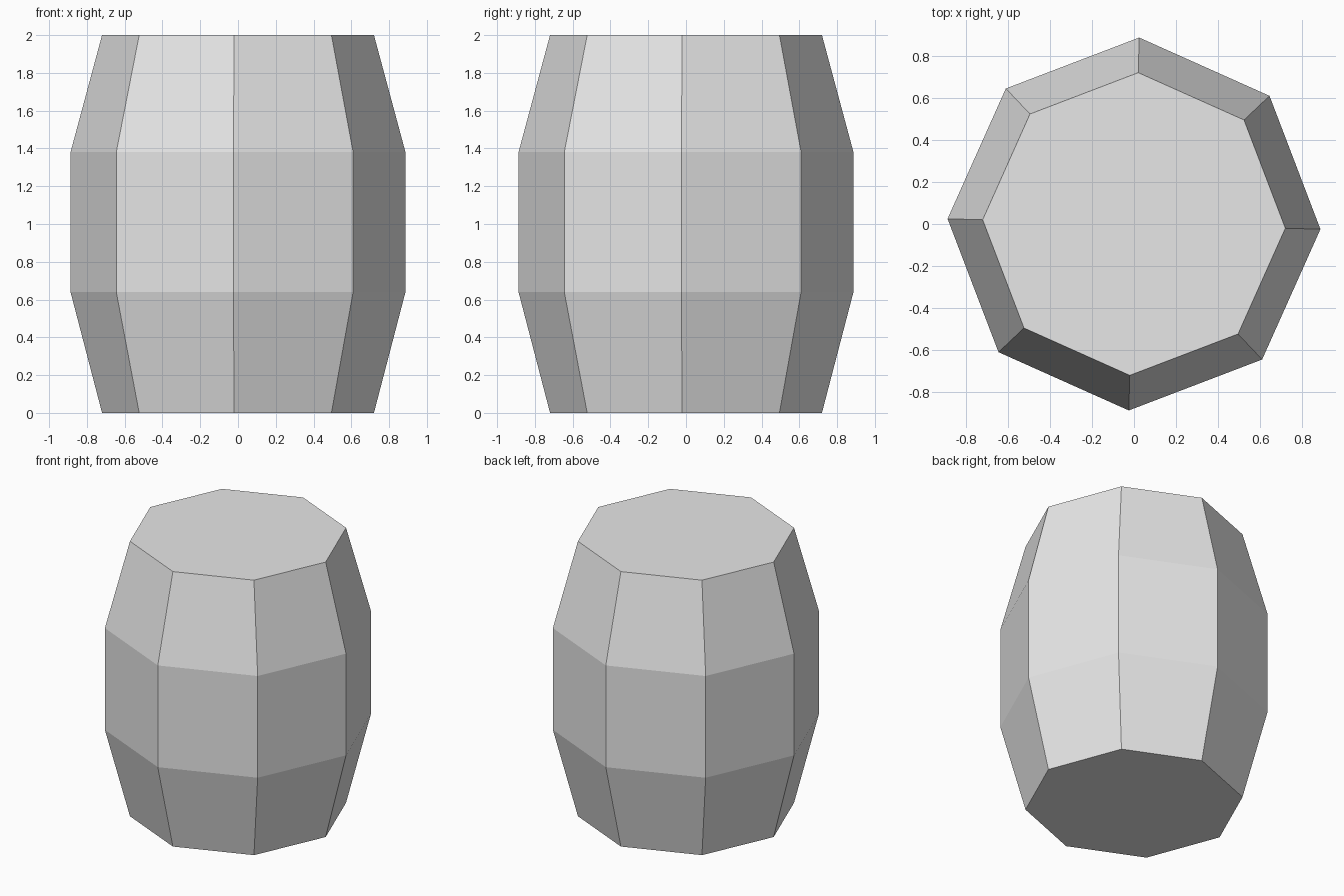
import bpy
import bmesh
from math import cos, sin, radians, tau

cube = bpy.data.objects.get("Cube")
if cube:
    bpy.data.objects.remove(cube, do_unlink=True)

SIDES = 8
TURN = radians(-1.6)
# Barrel profile as (radius, height), from bottom to top
PROFILE = [(0.72, 0.0), (0.887, 0.64), (0.887, 1.38), (0.72, 2.0)]

grey = bpy.data.materials.new("light_grey")
grey.use_nodes = True
colour = (0.8, 0.8, 0.8, 1.0)
grey.diffuse_color = colour
grey.node_tree.nodes["Principled BSDF"].inputs["Base Color"].default_value = colour


def ring(bm, radius, height):
    angles = [TURN + tau * i / SIDES for i in range(SIDES)]
    return [bm.verts.new((radius * cos(a), radius * sin(a), height)) for a in angles]


# Barrel body: stacked rings joined by flat staves, closed at both ends
bm = bmesh.new()
rings = [ring(bm, r, z) for r, z in PROFILE]
for low, high in zip(rings, rings[1:]):
    for i in range(SIDES):
        j = (i + 1) % SIDES
        bm.faces.new((low[i], low[j], high[j], high[i]))
bm.faces.new(rings[0][::-1])
bm.faces.new(rings[-1])

mesh = bpy.data.meshes.new("barrel")
bm.to_mesh(mesh)
bm.free()
mesh.materials.append(grey)
barrel = bpy.data.objects.new("barrel", mesh)
bpy.context.collection.objects.link(barrel)
